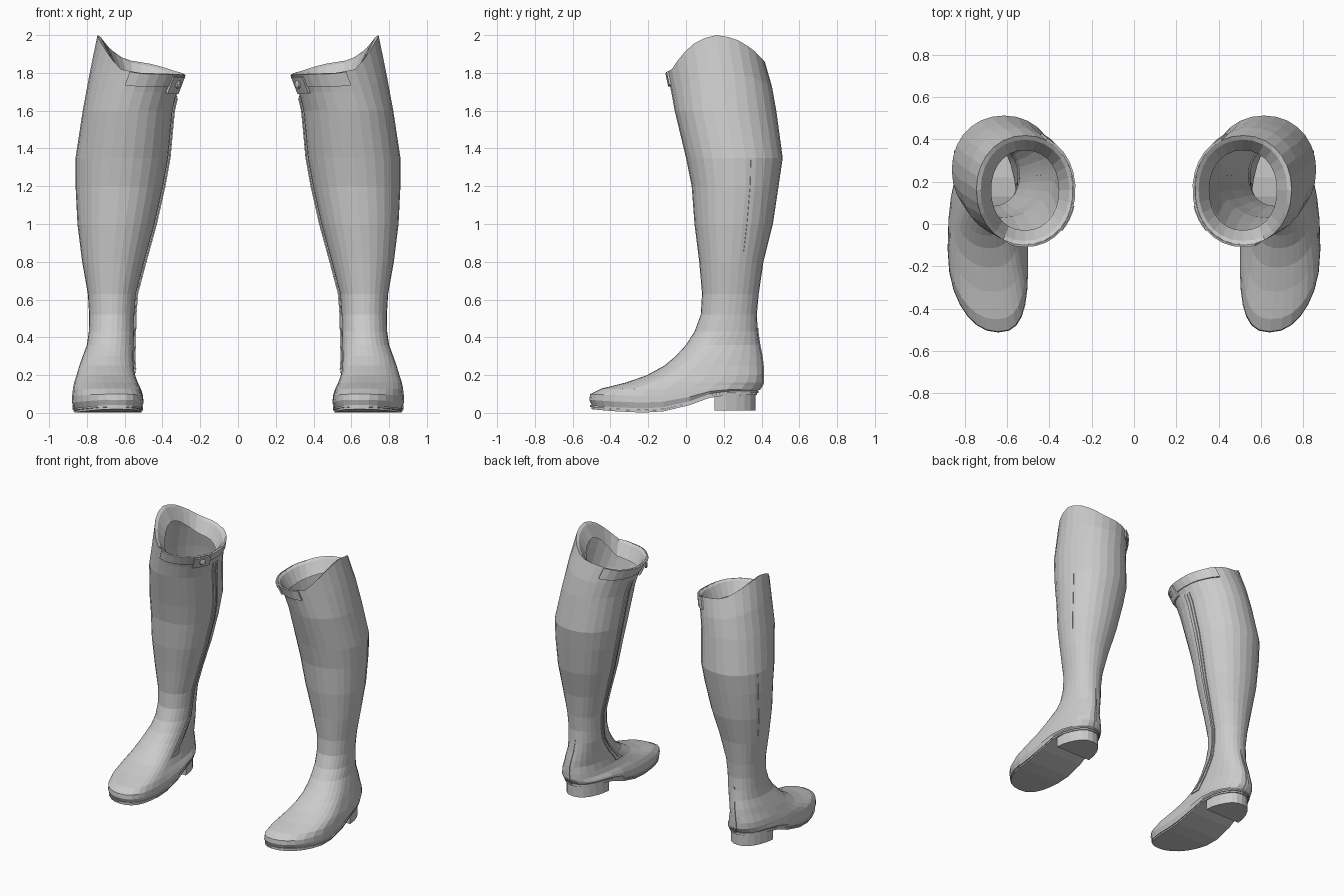
import bpy
from math import sin, cos, radians
from mathutils import Vector

if "Cube" in bpy.data.objects:
    bpy.data.objects.remove(bpy.data.objects["Cube"])

N = 28  # sides around the boot

# level, inner x, outer x, front y, back y, y of widest line
ROWS = [
    (0.00, .512, .868, -.498, .375, -.12),
    (0.04, .500, .880, -.512, .390, -.12),
    (0.08, .504, .878, -.508, .398, -.12),
    (0.12, .515, .874, -.450, .405, -.11),
    (0.16, .530, .868, -.320, .410, -.06),
    (0.20, .545, .855, -.205, .410, 0.0),
    (0.25, .552, .840, -.115, .408, .05),
    (0.30, .553, .822, -.055, .402, .10),
    (0.36, .552, .800, 0.00, .390, .15),
    (0.43, .550, .790, .045, .380, .20),
    (0.52, .548, .788, .078, .375, .22),
    (0.63, .540, .795, .085, .385, .23),
    (0.80, .495, .825, .070, .410, .24),
    (1.00, .440, .850, .045, .460, .25),
    (1.20, .395, .860, .030, .490, .26),
    (1.35, .368, .860, 0.00, .512, .255),
    (1.60, .345, .822, -.060, .478, .21),
    (1.80, .322, .785, -.078, .455, .19),
    (2.00, .285, .744, -.100, .418, .16),
]
# height of the top edge by angle (0 = outside, 90 = back)
RIM = [(-180, 1.79), (-90, 1.80), (-62, 1.82), (-45, 1.89), (-20, 1.975), (0, 2.0),
       (20, 1.985), (45, 1.93), (70, 1.87), (100, 1.85), (140, 1.81), (180, 1.79)]
# underside of the sole by y
SOLE = [(-.52, .022), (-.4, .010), (-.2, 0.0), (-.08, .012), (0, .034),
        (.1, .074), (.17, .092), (.45, .095)]
SOLE_T = .018


def interp(table, t):
    """Linear lookup; returns the remaining columns as a list."""
    t = min(max(t, table[0][0]), table[-1][0])
    for a, b in zip(table, table[1:]):
        if t <= b[0]:
            f = (t - a[0]) / (b[0] - a[0])
            return [p + (q - p) * f for p, q in zip(a[1:], b[1:])]


def spow(v, e):
    return (1 if v >= 0 else -1) * abs(v) ** e


def skin(deg, level, off=0.0):
    """Point on the boot surface at an angle and level."""
    xi, xo, yf, yb, cy = interp(ROWS, level)
    e = 2 / (2.35 if level < .25 else 2.1)
    c, s = spow(cos(radians(deg)), e), spow(sin(radians(deg)), e)
    cx = (xi + xo) / 2
    x = cx + (xo - xi) / 2 * c
    y = cy + s * (yb - cy if s > 0 else cy - yf)
    d = Vector((x - cx, y - cy)).normalized() * off
    if s < 0:  # the toe leans inwards
        x -= .05 * s * s * min(max((.3 - level) / .2, 0), 1)
    z = level
    if level < .16:
        base = interp(SOLE, y)[0] + SOLE_T
        z = base + level * (.16 - base) / .16
    elif level > 1.6:
        a = (deg + 180) % 360 - 180
        z = 1.6 + (interp(RIM, a)[0] - 1.6) * (level - 1.6) / .4
    return Vector((x + d.x, y + d.y, z))


def make(name, verts, faces, thick=0.0):
    """Object mirrored to the other boot."""
    me = bpy.data.meshes.new(name)
    me.from_pydata([tuple(v) for v in verts], [], faces)
    ob = bpy.data.objects.new(name, me)
    bpy.context.collection.objects.link(ob)
    if thick:
        m = ob.modifiers.new("thickness", 'SOLIDIFY')
        m.thickness, m.offset = thick, 0
    ob.modifiers.new("pair", 'MIRROR').use_mirror_merge = False
    return ob


def loft(rings, closed=True):
    n = len(rings[0])
    faces = [(r * n + k, r * n + (k + 1) % n, (r + 1) * n + (k + 1) % n, (r + 1) * n + k)
             for r in range(len(rings) - 1) for k in range(n if closed else n - 1)]
    return [v for r in rings for v in r], faces


def patch(name, degs, lo, hi, off, thick):
    """Strip laid on the boot surface between two levels."""
    levels = [lo] + [r[0] for r in ROWS if lo < r[0] < hi] + [hi]
    make(name, *loft([[skin(d, l, off) for d in degs] for l in levels], False), thick)


ANGLES = [-90 + k * 360 / N for k in range(N)]


def ring(level, off=0.0):
    return [skin(d, level, off) for d in ANGLES]


def lower(pts, dz):
    return [p - Vector((0, 0, dz)) for p in pts]


# boot upper: foot and shaft in one skin
make("boot_upper", *loft([ring(r[0]) for r in ROWS]))

# lining that turns in from the top edge
top = ring(2.0)
make("top_lining", *loft([lower(ring(2.0, -.07), .1), lower(ring(2.0, -.02), .012), top]))

# sole and welt that follow the arch
def slab(name, off, up, down):
    edge = ring(0.0, off)
    v, f = loft([lower(edge, down), lower(edge, -up)])
    for base in (0, N):
        for k in range(N // 2):
            q = [k, (N - k) % N, N - k - 1, k + 1]
            q = list(dict.fromkeys(q))
            f.append([base + i for i in (q if base == 0 else q[::-1])])
    make(name, v, f)


slab("sole", .002, -.007, SOLE_T)
slab("welt", .009, .004, .006)

# stacked heel
arc = [p for p in (skin(-20 + i * 5, 0, -.008) for i in range(45)) if p.y > .15]
a, b = arc[0], arc[-1]
arc = [Vector((a.x, .15, 0))] + arc[1:-1:2] + [Vector((b.x, .15, 0))]
n = len(arc)
v, f = loft([[Vector((p.x, p.y, z)) for p in arc] for z in (.012, .1)])
make("heel", v, f + [list(range(n))[::-1], list(range(n, 2 * n))])

# zip on the inner side
patch("zip_tape", [175, 180, 185], .21, 1.76, .002, .008)
patch("zip_teeth", [179, 181], .23, 1.74, .006, .010)

# strap round the low part of the top edge, with its tab and snap
patch("top_strap", [115 + i * 12 for i in range(15)], 1.86, 1.995, .004, .012)
patch("strap_tab", [196, 202, 210, 218, 224], 1.79, 1.97, .012, .014)
c = skin(210, 1.89, .016)
out = Vector((cos(radians(210)), sin(radians(210)), 0))
side = Vector((-out.y, out.x, 0))
rings = [[c + out * d + side * r * cos(radians(t)) + Vector((0, 0, r * sin(radians(t))))
          for t in range(0, 360, 36)] for d, r in ((0, .024), (.012, .022), (.016, .012))]
v, f = loft(rings)
make("strap_snap", v, f + [list(range(20, 30))])

# back stay seam over the heel and outer side seam
patch("heel_seam", [88, 92], .03, .45, .001, .006)
patch("outer_seam", [19, 20], .85, 1.34, .001, .004)

# consistent outward faces
import bmesh
for ob in bpy.context.collection.objects:
    bm = bmesh.new()
    bm.from_mesh(ob.data)
    bmesh.ops.recalc_face_normals(bm, faces=bm.faces)
    bm.to_mesh(ob.data)
    bm.free()
